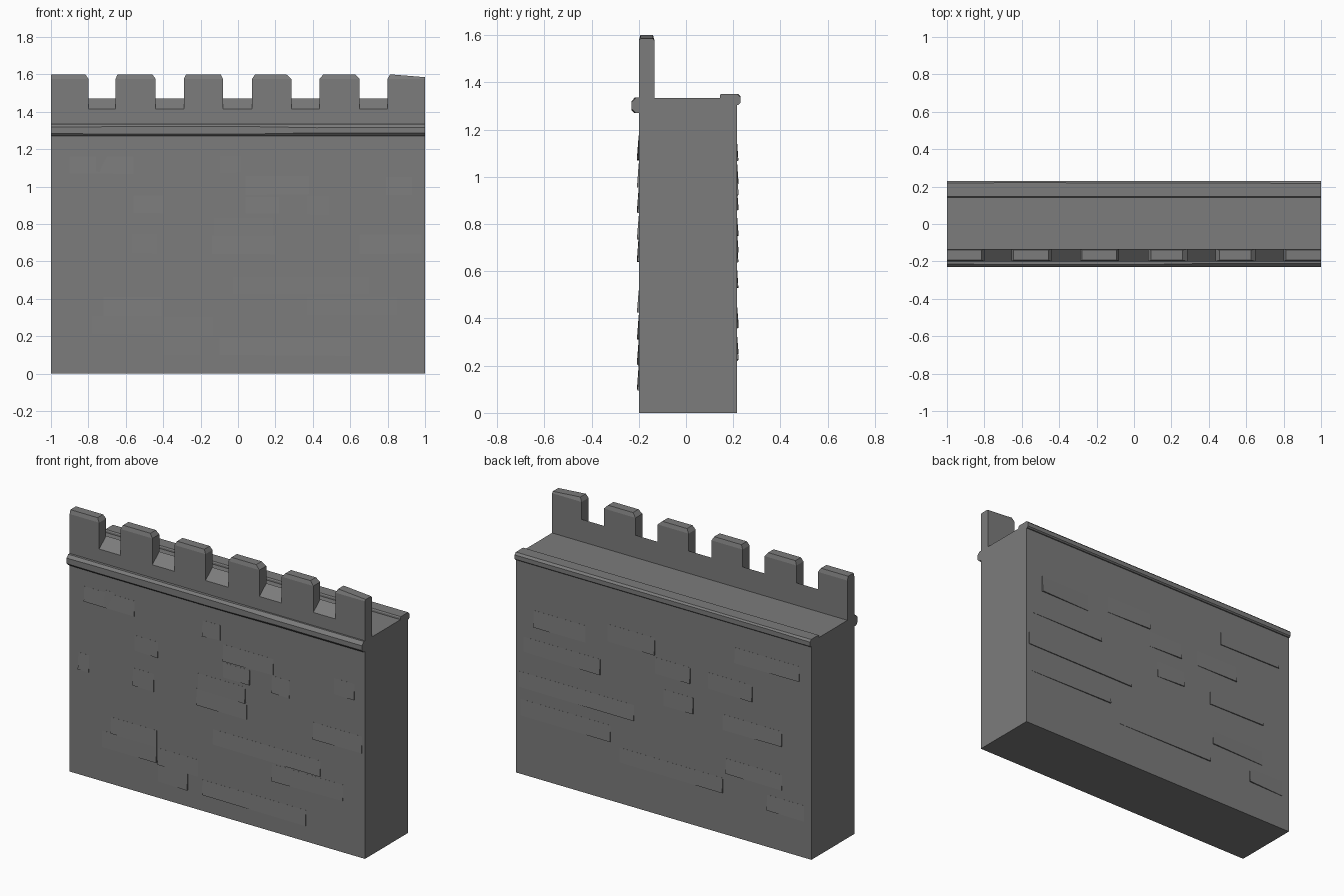
import bpy, bmesh, random

if "Cube" in bpy.data.objects:
    bpy.data.objects.remove(bpy.data.objects["Cube"])

random.seed(4)
stone_mat = bpy.data.materials.new("grey stone")
stone_mat.diffuse_color = (0.2, 0.2, 0.2, 1)
stone_mat.use_nodes = True
stone_mat.node_tree.nodes["Principled BSDF"].inputs["Base Color"].default_value = stone_mat.diffuse_color


def finish(bm, name):
    bmesh.ops.recalc_face_normals(bm, faces=bm.faces[:])
    me = bpy.data.meshes.new(name)
    bm.to_mesh(me)
    bm.free()
    me.materials.append(stone_mat)
    ob = bpy.data.objects.new(name, me)
    bpy.context.collection.objects.link(ob)
    return ob


def loft(bm, rings):
    """Skin a row of equal-length closed rings and cap the ends."""
    vs = [[bm.verts.new(p) for p in r] for r in rings]
    n = len(vs[0])
    for a, b in zip(vs, vs[1:]):
        for i in range(n):
            j = (i + 1) % n
            bm.faces.new((a[i], a[j], b[j], b[i]))
    bm.faces.new(vs[0])
    bm.faces.new(vs[-1])


def prism(bm, x0, x1, profile):
    loft(bm, [[(x, y, z) for y, z in profile] for x in (x0, x1)])


# wall body
bm = bmesh.new()
prism(bm, -1, 1, [(-0.2, 0), (0.215, 0), (0.215, 1.333), (-0.2, 1.333)])
finish(bm, "wall_body")

# parapet: chamfered merlons with sloping sills between them
merlons = [(-1, -0.8), (-0.655, -0.44), (-0.29, -0.08),
           (0.075, 0.285), (0.435, 0.65), (0.8, 1)]
Y0, Y1, Z0 = -0.2, -0.133, 1.333
bm = bmesh.new()
for x0, x1 in merlons:
    c0 = 0 if x0 == -1 else random.uniform(0.01, 0.025)
    c1 = 0 if x1 == 1 else random.uniform(0.012, 0.028)
    right_top = 1.585 if x1 == 1 else 1.6

    def ring(z, a=0, b=0, c=0, zr=None):
        zr = z if zr is None else zr
        return [(x0 + a, Y0 + c, z), (x1 - b, Y0 + c, zr),
                (x1 - b, Y1 - c, zr), (x0 + a, Y1 - c, z)]
    loft(bm, [ring(Z0), ring(1.576), ring(1.6, c0, c1, 0.007, right_top)])
for (_, a), (b, _) in zip(merlons, merlons[1:]):
    prism(bm, a, b, [(Y0, Z0), (Y1, Z0), (Y1, 1.47), (Y0, 1.415)])
finish(bm, "battlements")


# worn ledges along front and back
def ledge(name, profile, stations, wear):
    bm = bmesh.new()
    rings = []
    for x in stations:
        w = random.uniform(0, wear)
        rings.append([(x, y - d * w, z - e * w) for y, z, d, e in profile])
    loft(bm, rings)
    finish(bm, name)


ledge("front_ledge",
      [(-0.195, 1.27, 0, 0), (-0.22, 1.27, -1, 0), (-0.23, 1.28, 0, -1),
       (-0.23, 1.322, 0, 1), (-0.218, 1.335, -1, 0), (-0.195, 1.335, 0, 0)],
      [-1, -0.8, -0.45, -0.1, 0.1, 0.42, 0.62, 1], 0.008)
ledge("back_ledge",
      [(0.143, 1.325, 0, 0), (0.143, 1.344, 0, 0), (0.147, 1.35, 0, 0),
       (0.222, 1.35, 1, 0), (0.23, 1.342, 0, 1), (0.23, 1.312, 0, 0),
       (0.222, 1.305, 0, 0), (0.205, 1.305, 0, 0)],
      [-1, -0.7, -0.3, 0.1, 0.5, 0.8, 1], 0.005)


# shallow wedge stones: proud at the bottom edge, fading into the wall
def stones(name, rows, y, out):
    bm = bmesh.new()
    for x0, x1, z in rows:
        h = random.uniform(0.09, 0.105)
        left, right = random.choice([(0.008, 0.001), (0.002, 0.008), (0.007, 0.005)])
        front = [(x0, y + out * left, z), (x1, y + out * right, z + random.uniform(-0.006, 0.006)),
                 (x1, y + out * 0.0005, z + h), (x0, y + out * 0.0005, z + h)]
        loft(bm, [[(px, y - out * 0.01, pz) for px, _, pz in front], front])
    finish(bm, name)


stones("front_stones", [
    (-0.9, -0.56, 1.07), (-0.76, -0.7, 1.08), (-0.1, 0.02, 1.07),
    (0.04, 0.38, 0.955), (0.04, 0.22, 0.855), (0.37, 0.49, 0.85),
    (0.79, 0.93, 0.955), (-0.56, -0.4, 0.86), (-0.94, -0.87, 0.645),
    (-0.13, 0.19, 0.735), (-0.14, 0.2, 0.64), (-0.57, -0.43, 0.645),
    (0.65, 0.98, 0.64), (-0.03, 0.7, 0.425), (-0.72, -0.41, 0.31),
    (0.37, 0.85, 0.31), (-0.78, -0.41, 0.21), (-0.4, -0.13, 0.205),
    (-0.4, -0.2, 0.1), (-0.1, 0.6, 0.1)], -0.2, -1)
stones("back_stones", [
    (0.53, 0.88, 0.92), (0.06, 0.38, 0.97), (0.43, 0.95, 0.75),
    (0.2, 0.98, 0.53), (-0.92, -0.48, 1.07), (-0.18, 0.06, 0.86),
    (0.36, 0.97, 0.36), (-0.4, 0.3, 0.25), (-0.8, -0.42, 0.37),
    (-0.95, -0.7, 0.22), (-0.2, 0.0, 0.68), (-0.8, -0.4, 0.64),
    (-0.6, -0.3, 0.86)], 0.215, 1)
